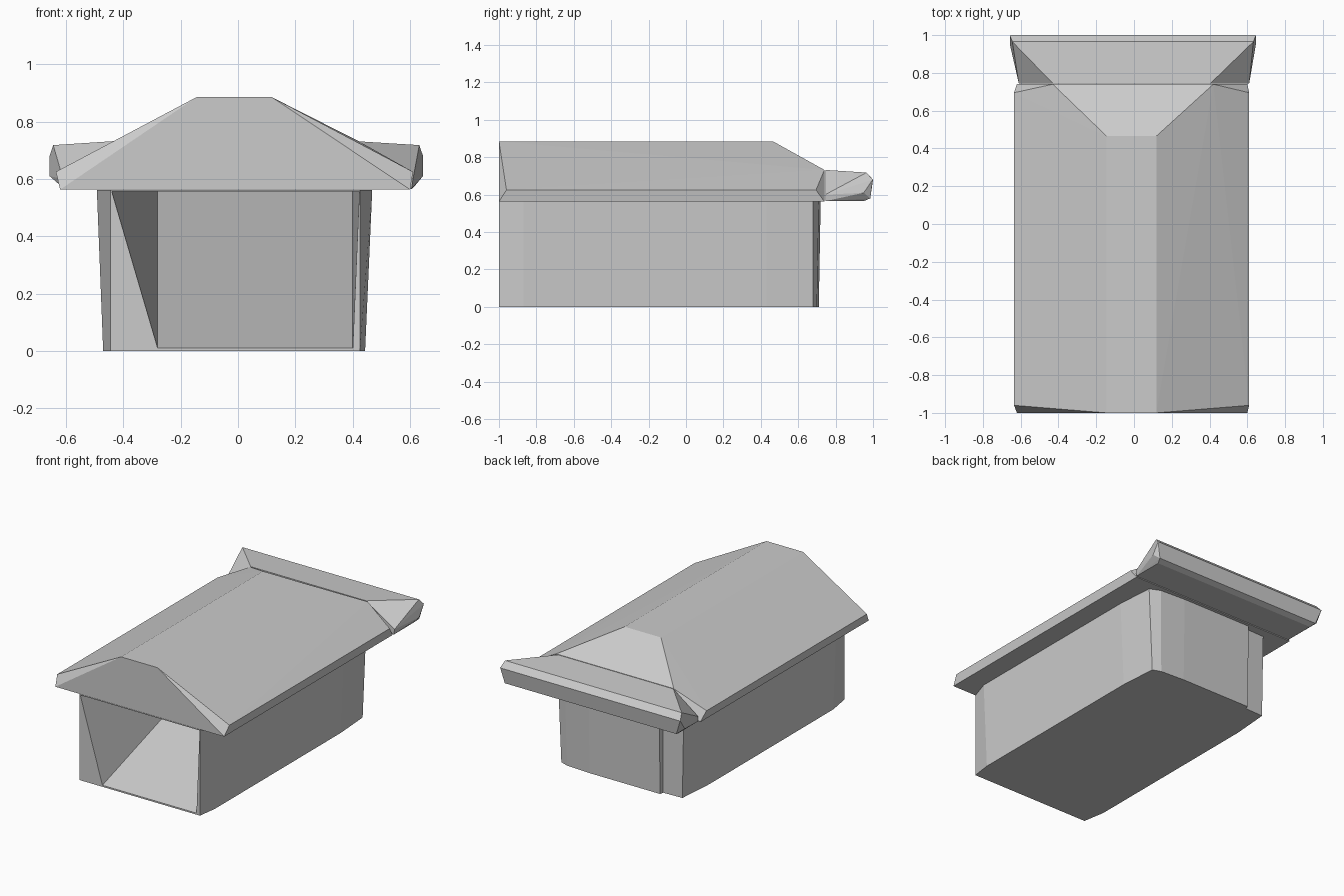
import bpy
import bmesh

cube = bpy.data.objects.get("Cube")
if cube:
    bpy.data.objects.remove(cube, do_unlink=True)

grey = bpy.data.materials.new("plain_grey")
grey.use_nodes = True
colour = (0.6, 0.6, 0.6, 1)
grey.diffuse_color = colour
grey.node_tree.nodes["Principled BSDF"].inputs["Base Color"].default_value = colour


def finish(name, bm):
    bmesh.ops.recalc_face_normals(bm, faces=bm.faces)
    mesh = bpy.data.meshes.new(name)
    bm.to_mesh(mesh)
    bm.free()
    mesh.materials.append(grey)
    obj = bpy.data.objects.new(name, mesh)
    bpy.context.collection.objects.link(obj)
    return obj


def hull(name, points):
    """Solid with flat faces around a few corner points."""
    bm = bmesh.new()
    verts = [bm.verts.new(p) for p in points]
    result = bmesh.ops.convex_hull(bm, input=verts)
    loose = [v for v in bm.verts if not v.link_faces]
    bmesh.ops.delete(bm, geom=loose, context='VERTS')
    return finish(name, bm)


def loft(name, outline, height):
    """Walls from a floor outline; each corner gives x, y and its top x, y."""
    bm = bmesh.new()
    low = [bm.verts.new((x, y, 0)) for x, y, _, _ in outline]
    high = [bm.verts.new((x, y, height)) for _, _, x, y in outline]
    bm.faces.new(low)
    bm.faces.new(high)
    n = len(outline)
    for i in range(n):
        j = (i + 1) % n
        bm.faces.new((low[i], low[j], high[j], high[i]))
    return finish(name, bm)


# Walls, with a stepped back and slightly flared sides
walls = loft("walls", [
    (-0.445, -1, -0.445, -1), (0.425, -1, 0.425, -1),
    (0.443, -0.87, 0.468, -0.87), (0.443, 0.43, 0.468, 0.43),
    (0.425, 0.68, 0.45, 0.68), (0.37, 0.70, 0.38, 0.71),
    (0.2, 0.71, 0.2, 0.72), (-0.31, 0.71, -0.31, 0.72),
    (-0.315, 0.685, -0.315, 0.685), (-0.45, 0.68, -0.46, 0.68),
    (-0.47, 0.43, -0.492, 0.43), (-0.47, -0.85, -0.492, -0.85)], 0.562)

# Front opening with a long floor rising to the back
mouth = [(-0.44, 0.556), (-0.28, 0.01), (0.40, 0.01), (0.40, 0.48), (0.423, 0.556)]
corners = [(x, y, z) for y in (-1.1, -1) for x, z in mouth]
corners += [(-0.28, 0.67, 0.556), (0.40, 0.67, 0.556)]
cutter = hull("opening_cutter", corners)
cutter.hide_render = True
cut = walls.modifiers.new("opening", 'BOOLEAN')
cut.operation = 'DIFFERENCE'
cut.solver = 'EXACT'
cut.object = cutter
bpy.context.view_layer.objects.active = walls
bpy.ops.object.modifier_apply(modifier=cut.name)
bpy.data.objects.remove(cutter, do_unlink=True)

# Main roof: flat ridge, sloping sides and a hipped back
roof = []
for ridge, hip, eave, foot in ((-0.145, -0.43, -0.635, -0.62), (0.118, 0.42, 0.61, 0.60)):
    roof += [(ridge, -1, 0.885), (ridge, 0.465, 0.885), (hip, 0.74, 0.732),
             (eave, -0.96, 0.625), (eave, 0.695, 0.625),
             (foot, -1, 0.563), (foot, 0.74, 0.563)]
hull("main_roof", roof)

# Flared eave behind the hip
eave = []
for s, inner, shift in ((-1, 0.43, -0.012), (1, 0.405, 0)):
    eave += [(s * inner, 0.745, 0.732), (s * 0.632 + shift, 0.965, 0.718),
             (s * 0.645 + shift, 0.998, 0.68), (s * 0.645 + shift, 0.95, 0.61),
             (s * 0.62, 0.985, 0.58), (s * 0.605, 0.95, 0.565),
             (s * 0.605, 0.745, 0.565), (s * 0.61, 0.745, 0.6)]
eave += [(-0.65, 1, 0.68), (0.64, 1, 0.68)]
hull("back_eave", eave)
